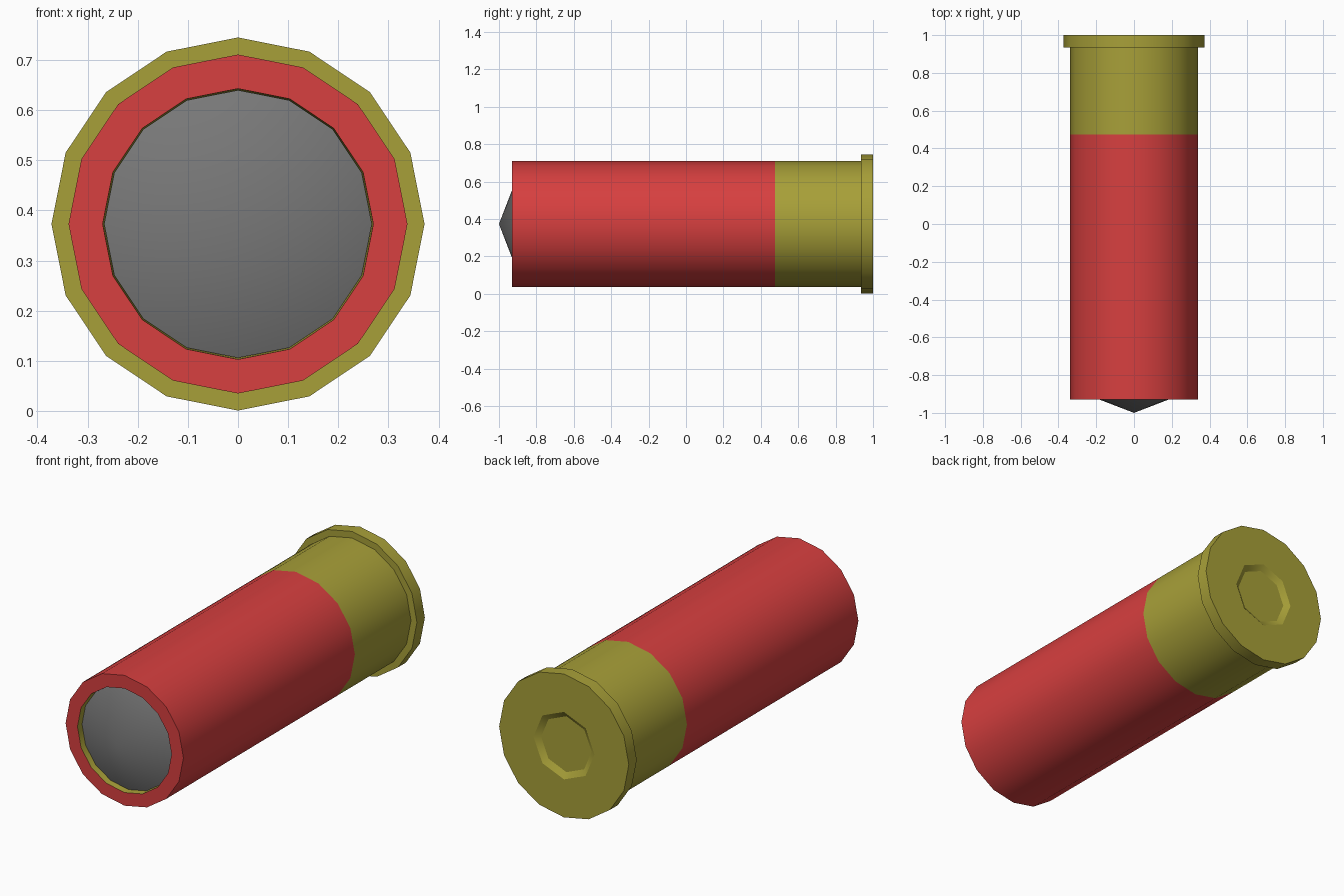
import bpy, bmesh, math

if "Cube" in bpy.data.objects:
    bpy.data.objects.remove(bpy.data.objects["Cube"])

CZ = 0.373  # height of the shell's axis


def material(name, rgb):
    m = bpy.data.materials.new(name)
    m.diffuse_color = (*rgb, 1.0)
    m.use_nodes = True
    m.node_tree.nodes["Principled BSDF"].inputs["Base Color"].default_value = m.diffuse_color
    return m


red = material("red plastic", (0.68, 0.05, 0.05))
brass = material("brass", (0.39, 0.35, 0.04))
grey = material("lead grey", (0.19, 0.19, 0.19))


def lathe(name, profile, mat):
    """Turn (radius, y, sides) points about the y axis; sides may halve between rings."""
    bm = bmesh.new()
    rings = []
    for r, y, n in profile:
        n = 1 if r == 0 else n
        rings.append([bm.verts.new((r * math.sin(2 * math.pi * i / n), y,
                                    CZ + r * math.cos(2 * math.pi * i / n)))
                      for i in range(n)])
    for a, b in zip(rings, rings[1:]):
        na, nb = len(a), len(b)
        if nb == 1:
            bm.faces.new(a + [b[0]] if na < 3 else a)      # flat end cap
            bm.verts.remove(b[0])
            continue
        for i in range(nb):
            j = (i + 1) % nb
            if na == 1:
                bm.faces.new((a[0], b[j], b[i]))           # cone tip
            else:
                k = na // nb
                bm.faces.new([a[(k * i + s) % na] for s in range(k + 1)] + [b[j], b[i]])
    mesh = bpy.data.meshes.new(name)
    bm.to_mesh(mesh)
    bm.free()
    mesh.materials.append(mat)
    ob = bpy.data.objects.new(name, mesh)
    bpy.context.collection.objects.link(ob)
    bpy.ops.object.select_all(action='DESELECT')
    ob.select_set(True)
    bpy.context.view_layer.objects.active = ob
    bpy.ops.object.shade_smooth_by_angle(angle=math.radians(30))
    return ob


# red tube with its open front rim
lathe("casing", [(0.27, -0.93, 16), (0.338, -0.93, 16), (0.338, 0.475, 16)], red)

# brass lining just inside the mouth
lathe("mouth_liner", [(0.267, -0.88, 16), (0.27, -0.93, 16)], brass)

# pointed slug sitting in the mouth
lathe("slug", [(0, -1.0, 16), (0.267, -0.897, 16), (0.267, -0.88, 16), (0, -0.88, 16)], grey)

# brass base with flange and octagonal primer recess
lathe("base_cap", [(0.338, 0.475, 16), (0.338, 0.935, 16), (0.372, 0.935, 16),
                   (0.372, 1.0, 16), (0.175, 1.0, 8), (0.145, 0.98, 8), (0, 0.98, 8)], brass)
